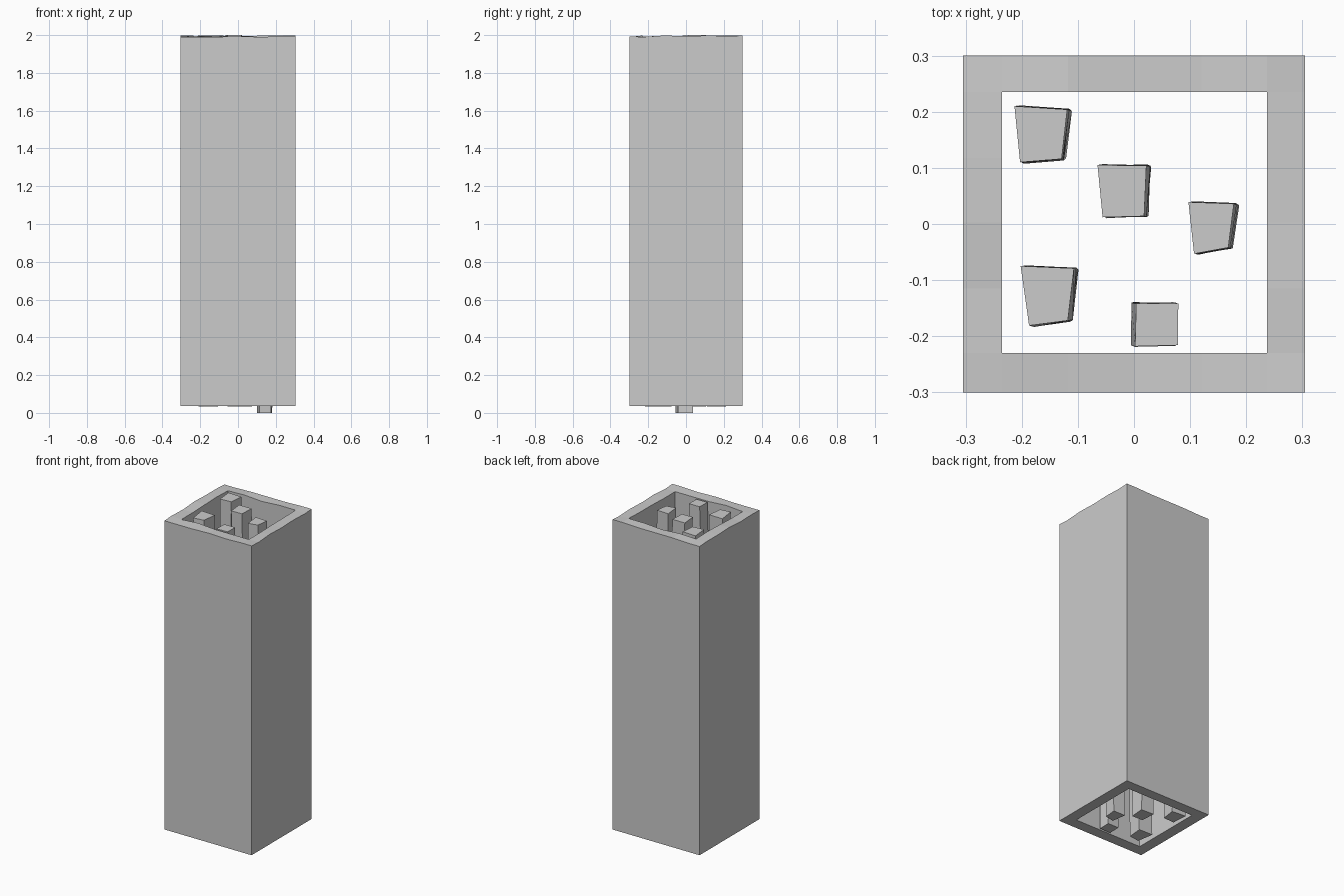
import bpy, bmesh, math, random

if "Cube" in bpy.data.objects:
    bpy.data.objects.remove(bpy.data.objects["Cube"])
random.seed(4)


def finish(name, bm):
    bmesh.ops.recalc_face_normals(bm, faces=bm.faces)
    me = bpy.data.meshes.new(name)
    bm.to_mesh(me)
    bm.free()
    ob = bpy.data.objects.new(name, me)
    bpy.context.collection.objects.link(ob)


# Hollow square shell with a slightly uneven block-like rim
xs = [-0.305, -0.235, -0.118, 0.002, 0.12, 0.237, 0.305]
ys = [-0.30, -0.23, -0.115, 0.003, 0.118, 0.235, 0.30]
n = len(xs) - 1
bm = bmesh.new()
low, high = {}, {}
for i, x in enumerate(xs):
    for j, y in enumerate(ys):
        if i in (0, 1, n - 1, n) or j in (0, 1, n - 1, n):
            low[i, j] = bm.verts.new((x, y, 0.037))
            high[i, j] = bm.verts.new((x, y, random.choice((1.99, 1.994, 1.998))))
cells = {(i, j) for i in range(n) for j in range(n)
         if i in (0, n - 1) or j in (0, n - 1)}
for i, j in cells:
    ring = [(i, j), (i + 1, j), (i + 1, j + 1), (i, j + 1)]
    bm.faces.new([high[k] for k in ring])
    bm.faces.new([low[k] for k in reversed(ring)])
    # Side walls only where no neighbouring cell exists
    for k, (dx, dy) in enumerate(((0, -1), (1, 0), (0, 1), (-1, 0))):
        if (i + dx, j + dy) not in cells:
            a, b = ring[k], ring[(k + 1) % 4]
            bm.faces.new([low[a], low[b], high[b], high[a]])
finish("outer_shell", bm)


# Wobbly square pillar: top outline corners, lower rings drift by (dx, dy)
def pillar(name, corners, drift, z0, z1, levels=9):
    bm = bmesh.new()
    cx = sum(c[0] for c in corners) / 4
    cy = sum(c[1] for c in corners) / 4
    rings = []
    for s in range(levels + 1):
        t = s / levels
        f = 0 if s == levels else random.uniform(0.2, 1.0)
        a = 0 if s == levels else math.radians(random.uniform(-3, 3))
        ca, sa = math.cos(a), math.sin(a)
        rings.append([bm.verts.new((
            cx + (x - cx) * ca - (y - cy) * sa + drift[0] * f,
            cy + (x - cx) * sa + (y - cy) * ca + drift[1] * f,
            z0 + (z1 - z0) * t)) for x, y in corners])
    for r, q in zip(rings, rings[1:]):
        for k in range(4):
            m = (k + 1) % 4
            bm.faces.new([r[k], r[m], q[m], q[k]])
    bm.faces.new(rings[0][::-1])
    bm.faces.new(rings[-1])
    finish(name, bm)


pillar("pillar_back_left", [(-0.203, 0.11), (-0.129, 0.116), (-0.119, 0.204), (-0.213, 0.21)],
       (0.007, -0.001), 0.033, 1.998)
pillar("pillar_middle", [(-0.056, 0.012), (0.018, 0.014), (0.022, 0.104), (-0.065, 0.105)],
       (0.008, 0), 0.035, 2.0)
pillar("pillar_right", [(0.107, -0.053), (0.168, -0.042), (0.178, 0.036), (0.097, 0.039)],
       (0.009, -0.001), 0.0, 1.99)
pillar("pillar_left", [(-0.187, -0.181), (-0.118, -0.172), (-0.107, -0.079), (-0.202, -0.075)],
       (0.008, -0.001), 0.034, 1.994)
pillar("pillar_front", [(0.002, -0.218), (0.078, -0.216), (0.079, -0.142), (0.004, -0.142)],
       (-0.008, 0.002), 0.035, 1.99)
